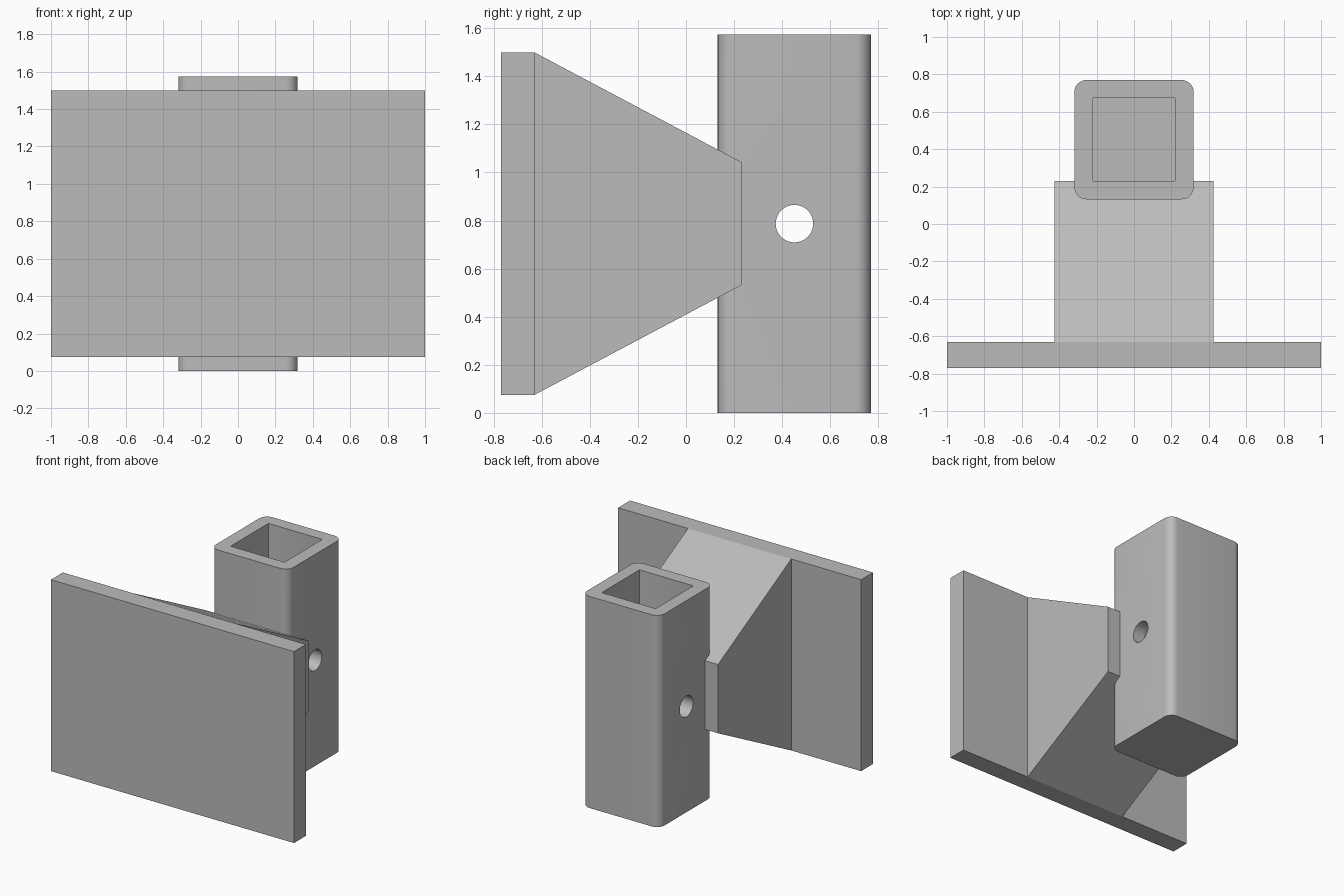
import bpy, bmesh, math

if "Cube" in bpy.data.objects:
    bpy.data.objects.remove(bpy.data.objects["Cube"])

CZ = 0.787   # shared mid height of the tube, plate and hole

grey = bpy.data.materials.new("plain grey")
grey.diffuse_color = (0.5, 0.5, 0.5, 1)
grey.use_nodes = True
grey.node_tree.nodes["Principled BSDF"].inputs["Base Color"].default_value = grey.diffuse_color


def finish(bm, name):
    bmesh.ops.recalc_face_normals(bm, faces=bm.faces[:])
    me = bpy.data.meshes.new(name)
    bm.to_mesh(me)
    bm.free()
    me.materials.append(grey)
    ob = bpy.data.objects.new(name, me)
    bpy.context.collection.objects.link(ob)
    return ob


def prism(name, outline, direction):
    """Extrude a closed outline along a direction."""
    bm = bmesh.new()
    face = bm.faces.new([bm.verts.new(p) for p in outline])
    res = bmesh.ops.extrude_face_region(bm, geom=[face])
    verts = [v for v in res["geom"] if isinstance(v, bmesh.types.BMVert)]
    bmesh.ops.translate(bm, verts=verts, vec=direction)
    return finish(bm, name)


def rounded_square(half, radius, cy, z, steps=8):
    pts = []
    for q, (sx, sy) in enumerate([(1, 1), (-1, 1), (-1, -1), (1, -1)]):
        for i in range(steps + 1):
            a = math.pi / 2 * (q + i / steps)
            pts.append((sx * (half - radius) + radius * math.cos(a),
                        cy + sy * (half - radius) + radius * math.sin(a), z))
    return pts


def boolean(target, tool, operation):
    mod = target.modifiers.new(operation.lower(), "BOOLEAN")
    mod.operation, mod.object, mod.solver = operation, tool, "EXACT"
    bpy.context.view_layer.objects.active = target
    bpy.ops.object.modifier_apply(modifier=mod.name)
    bpy.data.objects.remove(tool)


# upright square tube with rounded corners
TY = 0.451
bracket = prism("tube_bracket", rounded_square(0.319, 0.065, TY, 0), (0, 0, 1.574))

# tapered arm and flat mounting plate, one side profile each
arm = prism("tapered_arm", [(-0.425, y, CZ + h) for y, h in
            [(-0.70, -0.712), (-0.63, -0.712), (0.23, -0.256),
             (0.23, 0.256), (-0.63, 0.712), (-0.70, 0.712)]], (0.85, 0, 0))
plate = prism("mounting_plate", [(-1, y, CZ + h) for y, h in
              [(-0.77, -0.712), (-0.63, -0.712), (-0.63, 0.712), (-0.77, 0.712)]], (2, 0, 0))
boolean(bracket, arm, "UNION")
boolean(bracket, plate, "UNION")

# square socket, closed at the bottom
socket = prism("socket_cutter", rounded_square(0.222, 0.006, TY + 0.001, 0.095, 2), (0, 0, 1.6))
boolean(bracket, socket, "DIFFERENCE")

# round pin hole through both side walls
hole = prism("hole_cutter", [(-0.6, TY + 0.078 * math.cos(math.tau * i / 40),
                              CZ + 0.078 * math.sin(math.tau * i / 40))
                             for i in range(40)], (1.2, 0, 0))
boolean(bracket, hole, "DIFFERENCE")

# smooth only the rounded corners and the hole
bpy.ops.object.select_all(action="DESELECT")
bracket.select_set(True)
bpy.context.view_layer.objects.active = bracket
bpy.ops.object.shade_smooth_by_angle(angle=math.radians(25))
